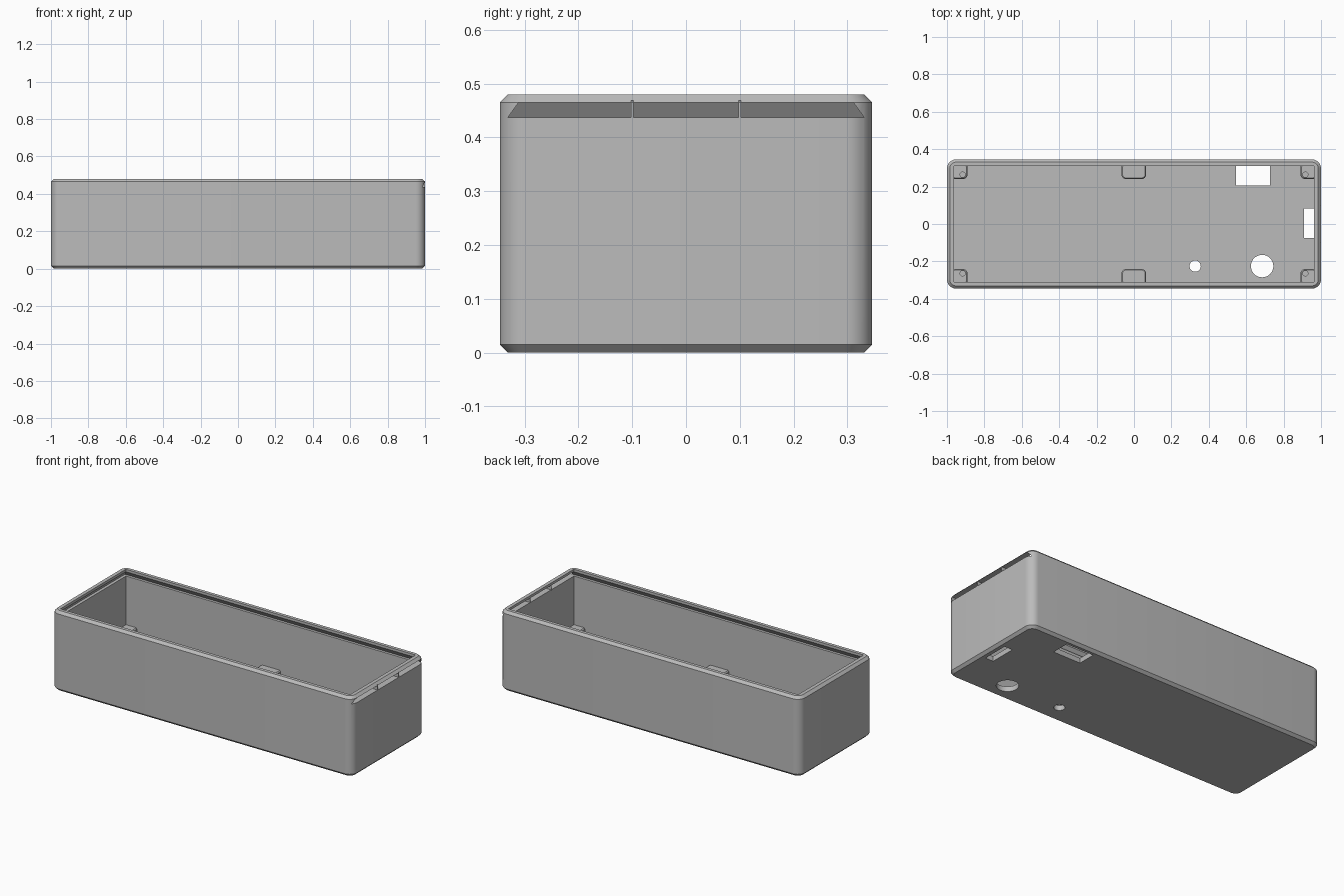
import bpy, bmesh, math
from mathutils import Vector

old = bpy.data.objects.get("Cube")
if old:
    bpy.data.objects.remove(old, do_unlink=True)

grey = bpy.data.materials.new("plain_grey")
grey.use_nodes = True
grey.diffuse_color = (0.5, 0.5, 0.5, 1)
grey.node_tree.nodes["Principled BSDF"].inputs["Base Color"].default_value = (0.5, 0.5, 0.5, 1)


def ring(x0, x1, y0, y1, z, r=0.0, steps=8):
    """Rounded rectangle outline at height z, counter-clockwise."""
    if r == 0:
        return [Vector(p) for p in ((x1, y1, z), (x0, y1, z), (x0, y0, z), (x1, y0, z))]
    pts = []
    centres = ((x1 - r, y1 - r), (x0 + r, y1 - r), (x0 + r, y0 + r), (x1 - r, y0 + r))
    for q, (cx, cy) in enumerate(centres):
        for i in range(steps + 1):
            a = math.pi / 2 * (q + i / steps)
            pts.append(Vector((cx + r * math.cos(a), cy + r * math.sin(a), z)))
    return pts


def disc(cx, cy, r, z, n=40):
    return [Vector((cx + r * math.cos(2 * math.pi * i / n),
                    cy + r * math.sin(2 * math.pi * i / n), z)) for i in range(n)]


def loft(name, rings):
    """Closed solid through a stack of matching outlines."""
    bm = bmesh.new()
    rows = [[bm.verts.new(p) for p in r] for r in rings]
    n = len(rows[0])
    for a, b in zip(rows, rows[1:]):
        for i in range(n):
            j = (i + 1) % n
            bm.faces.new((a[i], a[j], b[j], b[i]))
    bm.faces.new(rows[0][::-1])
    bm.faces.new(rows[-1])
    bmesh.ops.recalc_face_normals(bm, faces=bm.faces)
    mesh = bpy.data.meshes.new(name)
    bm.to_mesh(mesh)
    bm.free()
    obj = bpy.data.objects.new(name, mesh)
    bpy.context.collection.objects.link(obj)
    mesh.materials.append(grey)
    return obj


def block(name, x0, x1, y0, y1, z0, z1):
    return loft(name, [ring(x0, x1, y0, y1, z0), ring(x0, x1, y0, y1, z1)])


def activate(obj):
    bpy.ops.object.select_all(action='DESELECT')
    obj.select_set(True)
    bpy.context.view_layer.objects.active = obj


def cut(obj, cutter):
    cutter.hide_render = True
    activate(obj)
    mod = obj.modifiers.new("cut", 'BOOLEAN')
    mod.operation = 'DIFFERENCE'
    mod.solver = 'EXACT'
    mod.object = cutter
    bpy.ops.object.modifier_apply(modifier=mod.name)
    bpy.data.objects.remove(cutter, do_unlink=True)


def smooth(obj):
    activate(obj)
    bpy.ops.object.shade_smooth_by_angle(angle=math.radians(25))


# Outer shell with chamfered bottom and top rim
W, D, H, C, R = 1.0, 0.346, 0.48, 0.015, 0.05


def outline(inset, z):
    return ring(-W + inset, W - inset, -D + inset, D - inset, z, R - inset)


case = loft("case", [outline(C, 0), outline(0, C), outline(0, H - C), outline(C, H)])

# Interior, lid opening and dovetail lid slot running out through the +x end
FLOOR, LOW, HIGH = 0.03, 0.437, 0.465
cut(case, block("cavity", -0.965, 0.965, -0.315, 0.315, FLOOR, 0.45))
cut(case, block("opening", -0.963, 0.963, -0.311, 0.311, 0.44, 0.6))
cut(case, loft("lid_slot", [ring(-0.983, 1.1, -0.331, 0.331, LOW),
                            ring(-0.963, 1.1, -0.311, 0.311, HIGH)]))

# Openings in the floor
cut(case, block("back_window", 0.546, 0.728, 0.206, 0.315, -0.1, 0.1))
cut(case, block("end_window", 0.91, 0.963, -0.075, 0.083, -0.1, 0.1))
for x, r in ((0.327, 0.03), (0.685, 0.06)):
    cut(case, loft("round_hole", [disc(x, -0.225, r, -0.1), disc(x, -0.225, r, 0.1)]))
smooth(case)

# Thin ribs bridging the lid slot
for side, y in (("left", 0.1), ("right", -0.1)):
    block("slot_rib_" + side, 0.964, 0.999, y - 0.002, y + 0.002, LOW - 0.003, HIGH + 0.003)


def stand(name, x0, x1, y0, y1):
    """Rounded support with a slightly chamfered top."""
    top, c, r = 0.145, 0.006, 0.025
    return loft(name, [ring(x0, x1, y0, y1, FLOOR - 0.01, r), ring(x0, x1, y0, y1, top - c, r),
                       ring(x0 + c, x1 - c, y0 + c, y1 - c, top, r - c)])


# Corner screw posts and middle side supports
for sy, yname in ((1, "back"), (-1, "front")):
    y0, y1 = sorted((sy * 0.24, sy * 0.328))
    for sx, xname in ((1, "left"), (-1, "right")):
        x0, x1 = sorted((sx * 0.89, sx * 0.978))
        post = stand(f"screw_post_{yname}_{xname}", x0, x1, y0, y1)
        cx, cy = sx * 0.916, sy * 0.264
        cut(post, loft("screw_hole", [disc(cx, cy, 0.014, 0.04, 20), disc(cx, cy, 0.014, 0.2, 20)]))
        smooth(post)
    smooth(stand("middle_support_" + yname, -0.067, 0.065, y0, y1))
